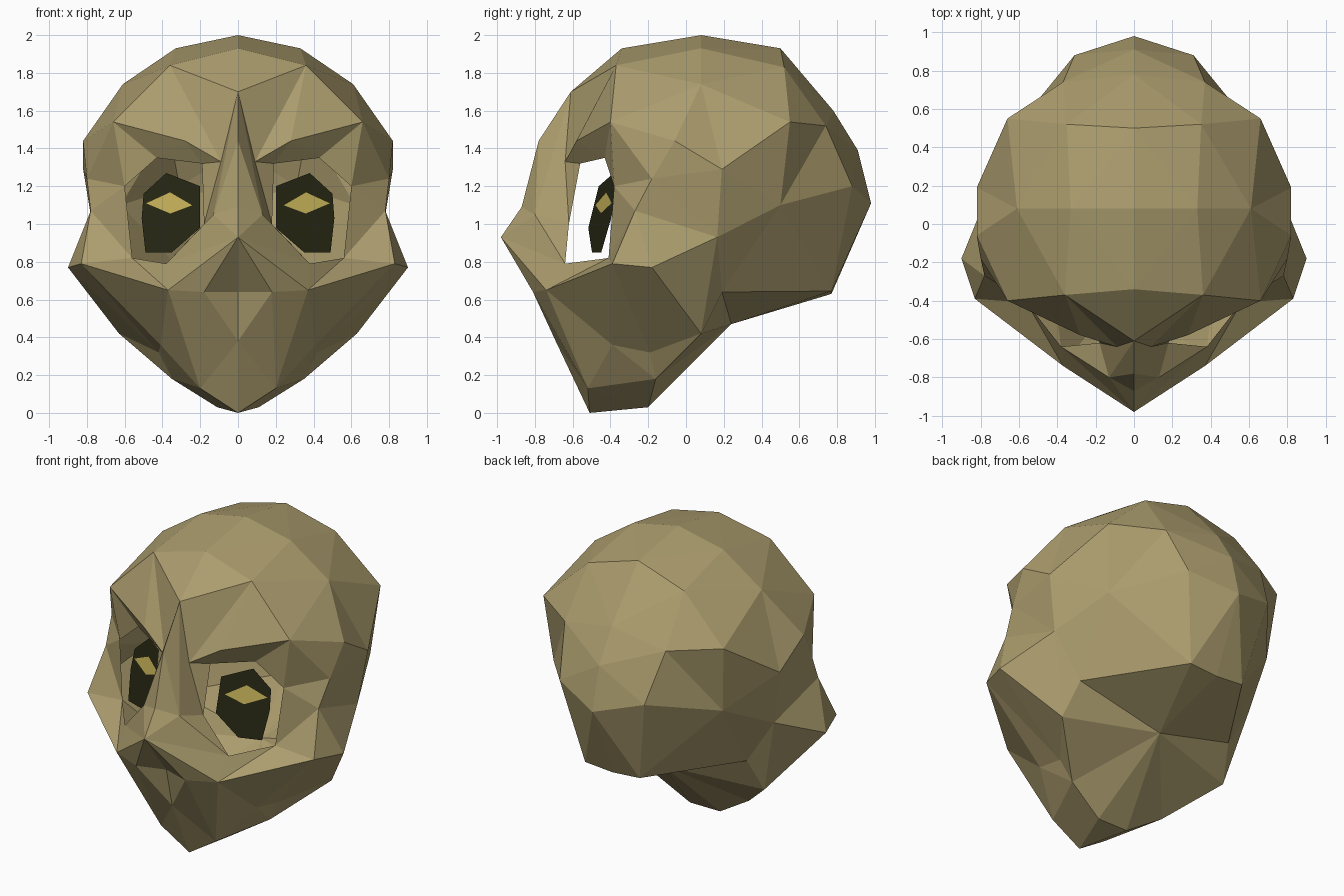
import bpy
import bmesh
from mathutils import Vector

if "Cube" in bpy.data.objects:
    bpy.data.objects.remove(bpy.data.objects["Cube"], do_unlink=True)


def material(name, rgb):
    mat = bpy.data.materials.new(name)
    mat.use_nodes = True
    mat.diffuse_color = (*rgb, 1)
    mat.node_tree.nodes["Principled BSDF"].inputs["Base Color"].default_value = (*rgb, 1)
    return mat


TAN = material("tan", (0.41, 0.335, 0.155))
DARK = material("dark eye", (0.018, 0.018, 0.006))
YELLOW = material("yellow iris", (0.52, 0.41, 0.09))

MIDDLE = Vector((0, 0, 0.95))
landmarks = {}


def place(**points):
    """Remember named landmarks of the left half."""
    landmarks.update(points)


def half_part(name, mat, patches):
    """Build mirrored facets; each patch lists the landmarks around it."""
    bm = bmesh.new()
    made = {}
    for patch in patches:
        corners = []
        for key in patch.split():
            if key not in made:
                made[key] = bm.verts.new(landmarks[key])
            corners.append(made[key])
        bm.faces.new(corners)
    bmesh.ops.triangulate(bm, faces=bm.faces[:])
    bmesh.ops.recalc_face_normals(bm, faces=bm.faces[:])
    # keep the outside facing outward
    if sum((f.calc_center_median() - MIDDLE).dot(f.normal) * f.calc_area() for f in bm.faces) < 0:
        bmesh.ops.reverse_faces(bm, faces=bm.faces[:])
    mesh = bpy.data.meshes.new(name)
    bm.to_mesh(mesh)
    bm.free()
    mesh.materials.append(mat)
    obj = bpy.data.objects.new(name, mesh)
    bpy.context.collection.objects.link(obj)
    mirror = obj.modifiers.new("Mirror", "MIRROR")
    mirror.use_clip = True
    mirror.merge_threshold = 0.001
    return obj


# Cranium: three arches over the top, then the temples
place(front_top=(0, -.34, 1.93), front_high=(.36, -.37, 1.84), brow_end=(.66, -.4, 1.54),
      crown=(0, .08, 2), crown_high=(.33, .08, 1.93), crown_side=(.61, .08, 1.74),
      seam_top=(0, .5, 1.93), seam_high=(.35, .52, 1.83), seam_side=(.66, .55, 1.54))
place(temple=(.82, -.06, 1.44), side=(.82, .19, 1.29), low_side=(.76, .165, .93),
      eye_side=(.8, -.18, 1.24), cheek_top=(.78, -.27, 1.07), cheek_tip=(.9, -.18, .77),
      rear_side=(.62, .5, 1.1), ear_low=(.58, .19, .64), jaw_hinge=(.63, .08, .42))
half_part("cranium", TAN, [
    "front_top front_high crown_high crown",
    "front_high brow_end crown_side crown_high",
    "crown crown_high seam_high seam_top",
    "crown_high crown_side seam_side seam_high",
    "brow_end temple crown_side",
    "crown_side temple side",
    "crown_side side seam_side",
    "seam_side side rear_side",
    "side low_side rear_side",
    "temple eye_side side",
    "eye_side low_side side",
    "eye_side cheek_top low_side",
    "cheek_top cheek_tip low_side",
    "cheek_tip jaw_hinge low_side",
    "low_side jaw_hinge ear_low",
    "low_side ear_low rear_side",
])

# Back of the head
place(back_high=(0, .78, 1.6), back_upper=(0, .91, 1.39), back_tip=(0, .98, 1.11),
      back_low=(0, .77, .63), back_bulge=(.31, .88, 1.2), back_round=(.37, .74, 1.52),
      back_corner=(.2, .77, .645))
half_part("head_back", TAN, [
    "seam_top seam_high back_high",
    "seam_high back_round back_high",
    "seam_high seam_side back_round",
    "back_high back_round back_upper",
    "back_round back_bulge back_upper",
    "seam_side rear_side back_round",
    "back_round rear_side back_bulge",
    "back_upper back_bulge back_tip",
    "back_bulge back_corner back_tip",
    "back_bulge rear_side back_corner",
    "rear_side ear_low back_corner",
    "back_tip back_corner back_low",
])

# Brow with its dark overhang
place(brow_mid=(0, -.61, 1.7), brow_crest=(.28, -.58, 1.44), brow_in=(.09, -.64, 1.33),
      lid_out=(.43, -.43, 1.35), lid_in=(.19, -.56, 1.32))
half_part("brow", TAN, [
    "front_top front_high brow_mid",
    "front_high brow_in brow_mid",
    "front_high brow_crest brow_in",
    "front_high brow_end brow_crest",
    "brow_end lid_out brow_crest",
    "brow_crest lid_out lid_in",
    "brow_crest lid_in brow_in",
])

# Nose, cheeks and the rim around the open eye sockets
place(bridge=(0, -.78, 1.44), ridge=(0, -.87, 1.09), nose_tip=(0, -.98, .93),
      nose_side=(.13, -.8, 1.05), eye_in=(.18, -.62, 1.0), eye_low=(.38, -.64, .79),
      eye_corner=(.56, -.41, .82), eye_out=(.6, -.38, 1.2),
      cheek_front=(.83, -.39, .79), cheek_low=(.37, -.74, .65), lip_side=(.18, -.81, .64))
half_part("face", TAN, [
    "brow_mid nose_side bridge",
    "brow_mid brow_in nose_side",
    "bridge nose_side ridge",
    "ridge nose_side nose_tip",
    "brow_in lid_in eye_in",
    "brow_in eye_in nose_side",
    "nose_side eye_in eye_low",
    "nose_side eye_low nose_tip",
    "nose_tip eye_low cheek_low",
    "nose_tip cheek_low lip_side",
    "cheek_low eye_low eye_corner",
    "cheek_low eye_corner cheek_front",
    "cheek_front eye_corner cheek_top",
    "cheek_front cheek_top cheek_tip",
    "cheek_top eye_corner eye_out",
    "cheek_top eye_out eye_side",
    "eye_side eye_out brow_end",
    "eye_side brow_end temple",
    "brow_end eye_out lid_out",
])

# Mouth, jaw and underside
place(mouth=(0, -.75, .64), lip_low=(0, -.69, .38), chin=(0, -.51, 0),
      chin_side=(.2, -.52, .13), jaw_front=(.41, -.39, .36), jaw_notch=(.42, -.19, .32),
      jaw_low=(.35, -.16, .18), base_side=(.11, -.2, .03), base=(0, -.2, .03),
      neck=(0, .24, .47))
half_part("jaw", TAN, [
    "nose_tip lip_side mouth",
    "mouth lip_side lip_low",
    "lip_side chin_side lip_low",
    "lip_low chin_side chin",
    "lip_side cheek_low chin_side",
    "cheek_low jaw_front chin_side",
    "cheek_low cheek_front jaw_front",
    "cheek_front jaw_notch jaw_front",
    "cheek_front cheek_tip jaw_notch",
    "cheek_tip jaw_hinge jaw_notch",
    "jaw_front jaw_notch jaw_low",
    "jaw_front jaw_low chin_side",
    "chin_side jaw_low base_side",
    "chin_side base_side chin",
    "chin base_side base",
    "jaw_notch jaw_hinge jaw_low",
    "jaw_low jaw_hinge neck",
    "jaw_low neck base_side",
    "base_side neck base",
    "jaw_hinge ear_low neck",
    "ear_low back_corner neck",
    "back_corner back_low neck",
])


# Eyes: slanted plates floating behind the sockets, each with an iris plate
def eye_plate(name, mat, outline, lift):
    keys = []
    for i, (x, z) in enumerate(outline):
        keys.append(f"{name}_{i}")
        landmarks[keys[-1]] = (x, -.62 + .35 * x + .25 * (z - .85) - lift, z)
    half_part(name, mat, [" ".join(keys)])


eye_plate("eye", DARK, [(.5, 1.16), (.38, 1.27), (.2, 1.2), (.2, .98),
                        (.35, .85), (.49, .85), (.51, 1.03)], 0)
eye_plate("iris", YELLOW, [(.24, 1.1), (.36, 1.17), (.49, 1.11), (.36, 1.055)], .008)
